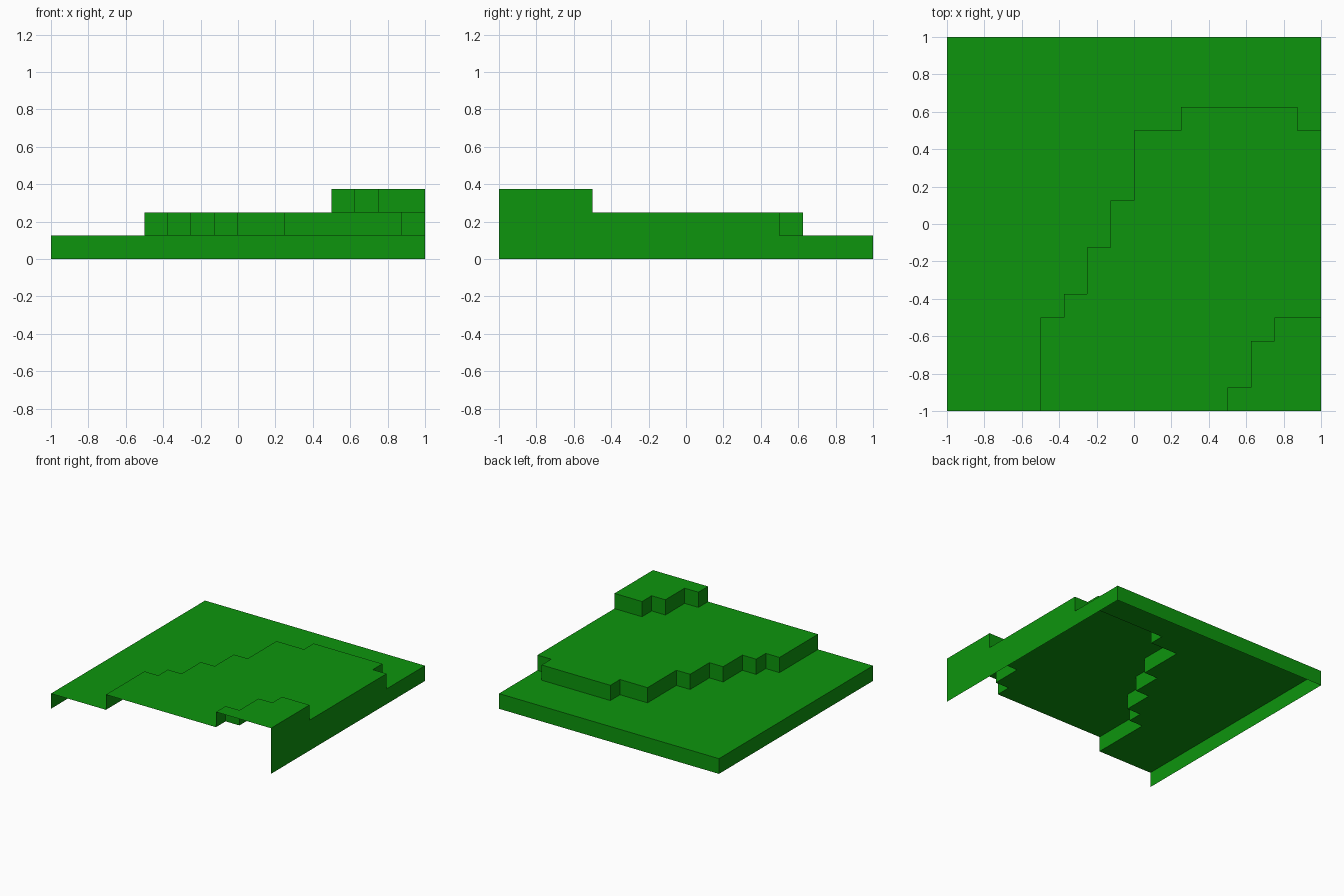
import bpy, bmesh

if "Cube" in bpy.data.objects:
    bpy.data.objects.remove(bpy.data.objects["Cube"])

STEP = 0.125

green = bpy.data.materials.new("grass green")
green.diffuse_color = (0.004, 0.30, 0.004, 1.0)
green.use_nodes = True
green.node_tree.nodes["Principled BSDF"].inputs["Base Color"].default_value = green.diffuse_color


def staircase(start, *moves):
    """Contour of right-angled steps: moves alternate along y and x."""
    x, y = start
    points = [(x, y)]
    for i, m in enumerate(moves):
        if i % 2 == 0:
            y += m * STEP
        else:
            x += m * STEP
        points.append((x, y))
    return points


def terrace(name, outer, inner, z):
    """Open terrace: flat top between two contours, a riser along the outer
    one and a wall down to the ground on the right side. Front is open."""
    bm = bmesh.new()

    def face(points):
        bm.faces.new([bm.verts.new(p) for p in points])

    def wall(p, q, low):
        face([(*q, low), (*p, low), (*p, z), (*q, z)])

    face([(x, y, z) for x, y in reversed(outer + inner[::-1])])
    for p, q in zip(outer, outer[1:]):
        wall(p, q, z - STEP)
    wall(outer[-1], inner[-1], 0)

    bmesh.ops.remove_doubles(bm, verts=bm.verts, dist=1e-5)
    mesh = bpy.data.meshes.new(name)
    bm.to_mesh(mesh)
    bm.free()
    mesh.materials.append(green)
    bpy.context.collection.objects.link(bpy.data.objects.new(name, mesh))


# contours, each running from the front edge round to the right edge
border = [(-1, -1), (-1, 1), (1, 1)]
middle = staircase((-0.5, -1), 4, 1, 1, 1, 2, 1, 2, 1, 3, 2, 1, 5, -1, 1)
summit = staircase((0.5, -1), 1, 1, 2, 1, 1, 2)
corner = [(1, -1)]

# three stacked terraces
terrace("lower_terrace", border, middle, STEP)
terrace("middle_terrace", middle, summit, 2 * STEP)
terrace("upper_terrace", summit, corner, 3 * STEP)
